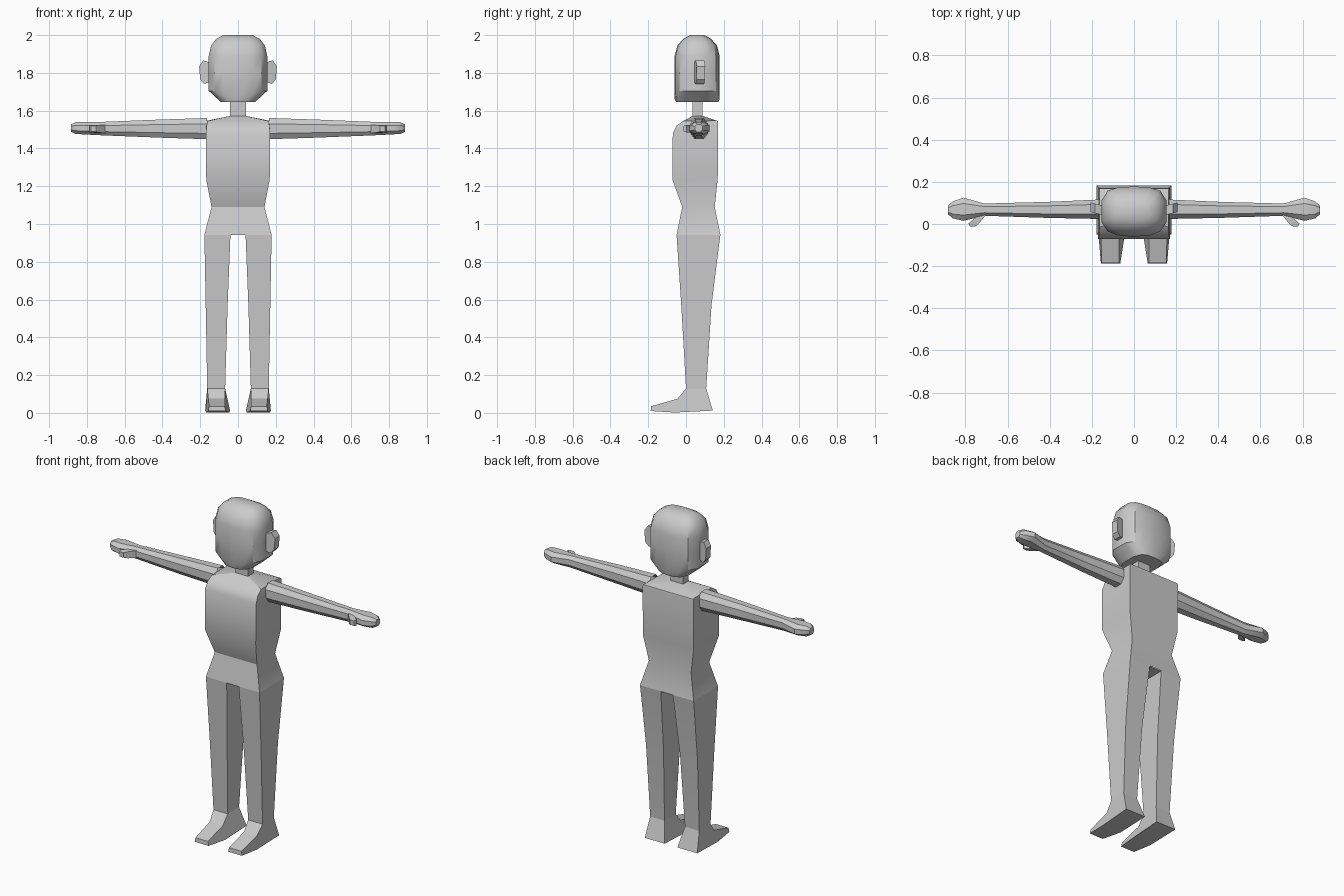
import bpy, bmesh

if "Cube" in bpy.data.objects:
    bpy.data.objects.remove(bpy.data.objects["Cube"])


def loft(name, rings, cap_start=True, cap_end=True, mirror=False, angle=0.5):
    """Skin a series of equally sized point rings into one object."""
    bm = bmesh.new()
    rows = [[bm.verts.new(p) for p in ring] for ring in rings]
    n = len(rows[0])
    for a, b in zip(rows, rows[1:]):
        for i in range(n):
            j = (i + 1) % n
            bm.faces.new((a[i], a[j], b[j], b[i]))
    if cap_start:
        bm.faces.new(rows[0][::-1])
    if cap_end:
        bm.faces.new(rows[-1])
    bmesh.ops.recalc_face_normals(bm, faces=bm.faces[:])
    me = bpy.data.meshes.new(name)
    bm.to_mesh(me)
    bm.free()
    ob = bpy.data.objects.new(name, me)
    bpy.context.collection.objects.link(ob)
    if mirror:
        ob.modifiers.new("Mirror", 'MIRROR').use_clip = False
    bpy.ops.object.select_all(action='DESELECT')
    ob.select_set(True)
    bpy.context.view_layer.objects.active = ob
    bpy.ops.object.shade_smooth_by_angle(angle=angle)
    return ob


def quad(x0, x1, yf, yb, zf, zb):
    return [(x0, yf, zf), (x1, yf, zf), (x1, yb, zb), (x0, yb, zb)]


# Torso: half width, front y, back y, front z, back z
torso = [(.178, -.05, .182, .943, .943), (.14, -.02, .152, 1.09, 1.09),
         (.168, -.072, .168, 1.235, 1.24), (.17, -.07, .17, 1.48, 1.535),
         (.166, -.05, .168, 1.52, 1.545), (.163, -.015, .163, 1.545, 1.547),
         (.042, .035, .087, 1.572, 1.572)]
loft("torso", [quad(-w, w, a, b, c, d) for w, a, b, c, d in torso],
     cap_start=False, cap_end=False)
loft("crotch", [quad(-.041, .041, -.05, .182, .94, .94)], cap_start=True, cap_end=False)

# Neck
loft("neck", [quad(-.042, .042, .035, .087, z, z) for z in (1.57, 1.66)], False, False)

# Legs
legs = [(.04, .178, -.05, .182, .943), (.055, .171, -.025, .135, .57),
        (.068, .163, 0, .107, .13)]
loft("legs", [quad(a, b, c, d, z, z) for a, b, c, d, z in legs], False, False, True)

# Feet: side profile with inner and outer x per point
foot = [(0, .13, .068, .163), (-.045, .075, .07, .157), (-.185, .035, .07, .153),
        (-.187, .01, .065, .157), (-.06, .002, .045, .168), (.142, .012, .042, .174),
        (.107, .13, .068, .163)]
loft("feet", [[(a, y, z) for y, z, a, b in foot],
              [(b, y, z) for y, z, a, b in foot]], mirror=True, angle=0.35)

# Arms and hands: chamfered sections along x
oct_pts = [(1, .45), (.5, 1), (-.5, 1), (-1, .45), (-1, -.45), (-.5, -1), (.5, -1), (1, -.45)]
arms = [(.165, .07, .046, 1.505, .056), (.41, .067, .038, 1.505, .048),
        (.71, .068, .029, 1.505, .036), (.81, .07, .055, 1.507, .033),
        (.86, .067, .04, 1.508, .031), (.883, .067, .02, 1.508, .02)]
loft("arms", [[(x, yc + u * ry, zc + v * rz) for u, v in oct_pts]
              for x, yc, ry, zc, rz in arms], cap_start=False, mirror=True)

# Thumbs
thumbs = [(.69, .745, .05, 1.482, 1.525), (.712, .75, .032, 1.482, 1.525),
          (.735, .785, .003, 1.485, 1.524), (.753, .778, -.012, 1.49, 1.52)]
loft("thumbs", [[(a, y, c), (b, y, c), (b, y, d), (a, y, d)]
                for a, b, y, c, d in thumbs], mirror=True, angle=0.35)

# Head: rounded-box rings; the jaw ring dips to a V at chin and nape
half = [(0, -.06), (.075, -.055), (.125, -.035), (.155, .01), (.155, .11),
        (.125, .158), (.075, .174), (0, .178)]
outline = half + [(-x, y) for x, y in half[-2:0:-1]]


def head_ring(z, sx, sy, dip=0):
    pts = []
    for x, y in outline:
        drop = dip * max(0, 1 - abs(x) / .125) if y < -.03 or y > .15 else 0
        pts.append((x * sx, .06 + (y - .06) * sy, z - drop))
    return pts


loft("head", [head_ring(1.645, .58, .93), head_ring(1.705, 1, 1, .045),
              head_ring(1.80, 1, 1), head_ring(1.89, 1, 1),
              head_ring(1.945, .92, .88), head_ring(1.98, .74, .62),
              head_ring(2.0, .5, .32)], angle=0.6)

# Ears
ear = [(.15, 1.855), (.168, 1.862), (.185, 1.866), (.206, 1.835), (.2, 1.765),
       (.18, 1.742), (.15, 1.75)]
loft("ears", [[(x, .043 + (x - .15) * .25, z) for x, z in ear],
              [(x, .088 + (x - .15) * .25, z) for x, z in ear]], mirror=True, angle=0.35)
